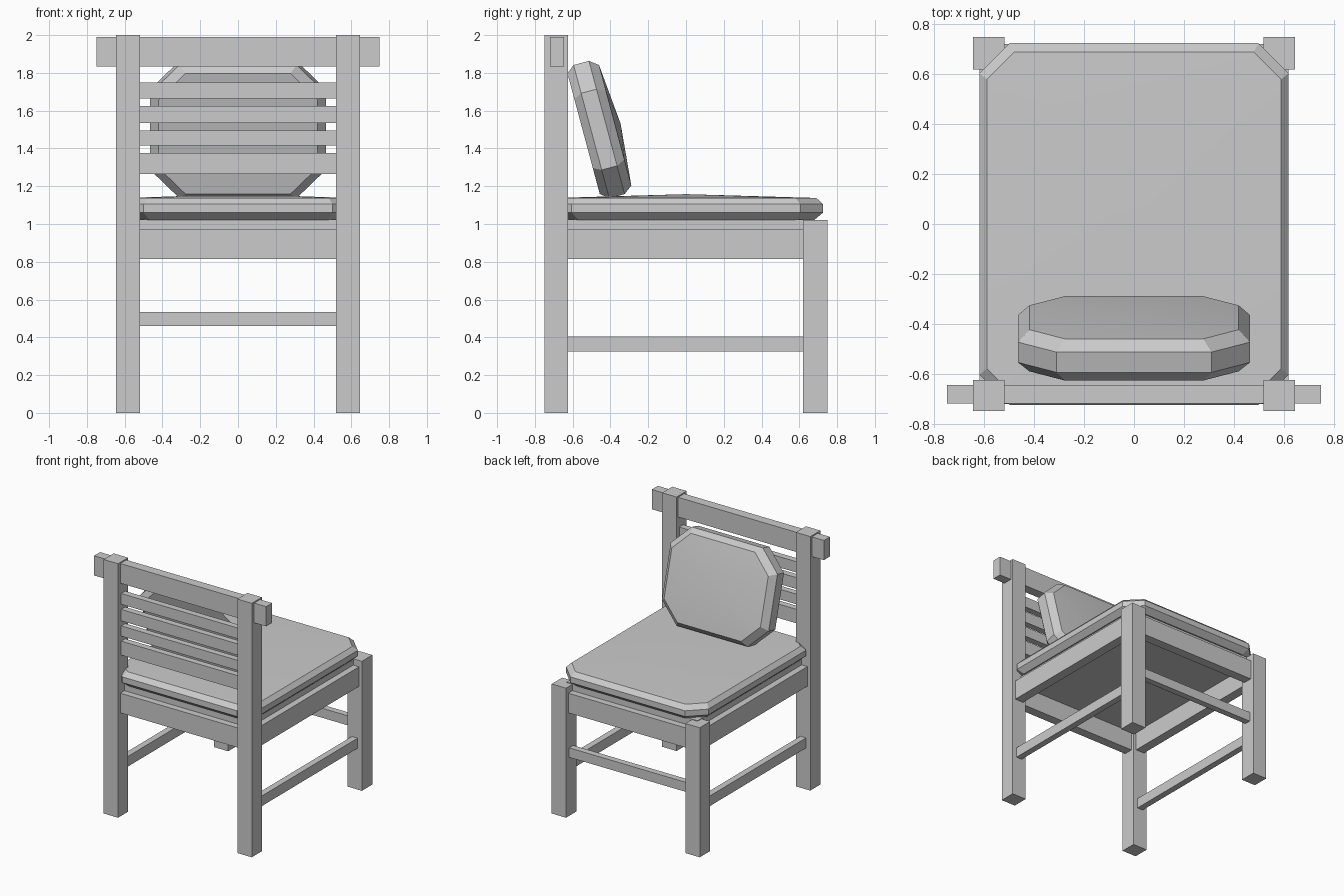
import bpy, bmesh, math
from mathutils import Matrix

if "Cube" in bpy.data.objects:
    bpy.data.objects.remove(bpy.data.objects["Cube"])


def box(name, x, y, z):
    """Box from (min, max) ranges."""
    bm = bmesh.new()
    bmesh.ops.create_cube(bm, size=1)
    for v in bm.verts:
        v.co = [(r[0] + r[1]) / 2 + c * (r[1] - r[0]) for r, c in zip((x, y, z), v.co)]
    me = bpy.data.meshes.new(name)
    bm.to_mesh(me)
    bm.free()
    ob = bpy.data.objects.new(name, me)
    bpy.context.collection.objects.link(ob)
    return ob


def pair(name, x, y, z):
    """Box mirrored across x."""
    box("right_" + name, x, y, z)
    box("left_" + name, (-x[1], -x[0]), y, z)


def cushion(name, rings, apex, matrix):
    """Stack of chamfered rectangles (half x, half y, chamfer, z), with a domed top."""
    bm = bmesh.new()
    loops = []
    for a, b, c, z in rings:
        pts = [(a, -b + c), (a, b - c), (a - c, b), (-a + c, b),
               (-a, b - c), (-a, -b + c), (-a + c, -b), (a - c, -b)]
        loops.append([bm.verts.new((px, py, z)) for px, py in pts])
    bm.faces.new(loops[0][::-1])
    for lo, hi in zip(loops, loops[1:]):
        for i in range(8):
            j = (i + 1) % 8
            bm.faces.new((lo[i], lo[j], hi[j], hi[i]))
    top = bm.verts.new((0, 0, apex))
    for i in range(8):
        bm.faces.new((loops[-1][i], loops[-1][(i + 1) % 8], top))
    bmesh.ops.recalc_face_normals(bm, faces=bm.faces)
    me = bpy.data.meshes.new(name)
    bm.to_mesh(me)
    bm.free()
    ob = bpy.data.objects.new(name, me)
    bpy.context.collection.objects.link(ob)
    ob.matrix_world = matrix
    bpy.ops.object.select_all(action='DESELECT')
    ob.select_set(True)
    bpy.context.view_layer.objects.active = ob
    bpy.ops.object.shade_smooth_by_angle(angle=math.radians(25))


# Legs and back posts
LEG = (0.52, 0.645)
pair("back_post", LEG, (-0.75, -0.625), (0, 2))
pair("front_leg", LEG, (0.62, 0.75), (0, 1.02))

# Seat frame and board
APRON_Z = (0.815, 0.97)
pair("side_apron", (0.545, 0.62), (-0.63, 0.625), APRON_Z)
box("front_apron", (-0.525, 0.525), (0.648, 0.722), APRON_Z)
box("back_apron", (-0.525, 0.525), (-0.722, -0.648), APRON_Z)
box("seat_board", (-0.57, 0.57), (-0.67, 0.67), (0.965, 1.025))

# Stretchers
pair("side_stretcher", (0.558, 0.608), (-0.63, 0.625), (0.325, 0.405))
box("front_stretcher", (-0.525, 0.525), (0.66, 0.71), (0.46, 0.535))

# Back rail and slats
box("top_rail", (-0.75, 0.75), (-0.72, -0.645), (1.835, 1.99))
slats = [(1.265, 1.375), (1.415, 1.495), (1.535, 1.625), (1.665, 1.75)]
for i, z in enumerate(slats):
    box(f"back_slat_{i + 1}", (-0.525, 0.525), (-0.71, -0.66), z)

# Cushions
cushion("seat_cushion",
        [(0.58, 0.68, 0.11, 1.022), (0.62, 0.725, 0.12, 1.06),
         (0.62, 0.725, 0.12, 1.105), (0.59, 0.69, 0.11, 1.138)],
        1.158, Matrix())
# local z points to the sitter, local y points up along the tilted back
tilt = Matrix(((-1, 0, 0), (0, -math.sin(math.radians(15)), math.cos(math.radians(15))),
               (0, math.cos(math.radians(15)), math.sin(math.radians(15))))).to_4x4()
cushion("back_cushion",
        [(0.42, 0.33, 0.142, -0.085), (0.465, 0.365, 0.155, -0.042),
         (0.465, 0.365, 0.155, 0.042), (0.42, 0.33, 0.142, 0.088)],
        0.118, Matrix.Translation((0, -0.46, 1.50)) @ tilt)
